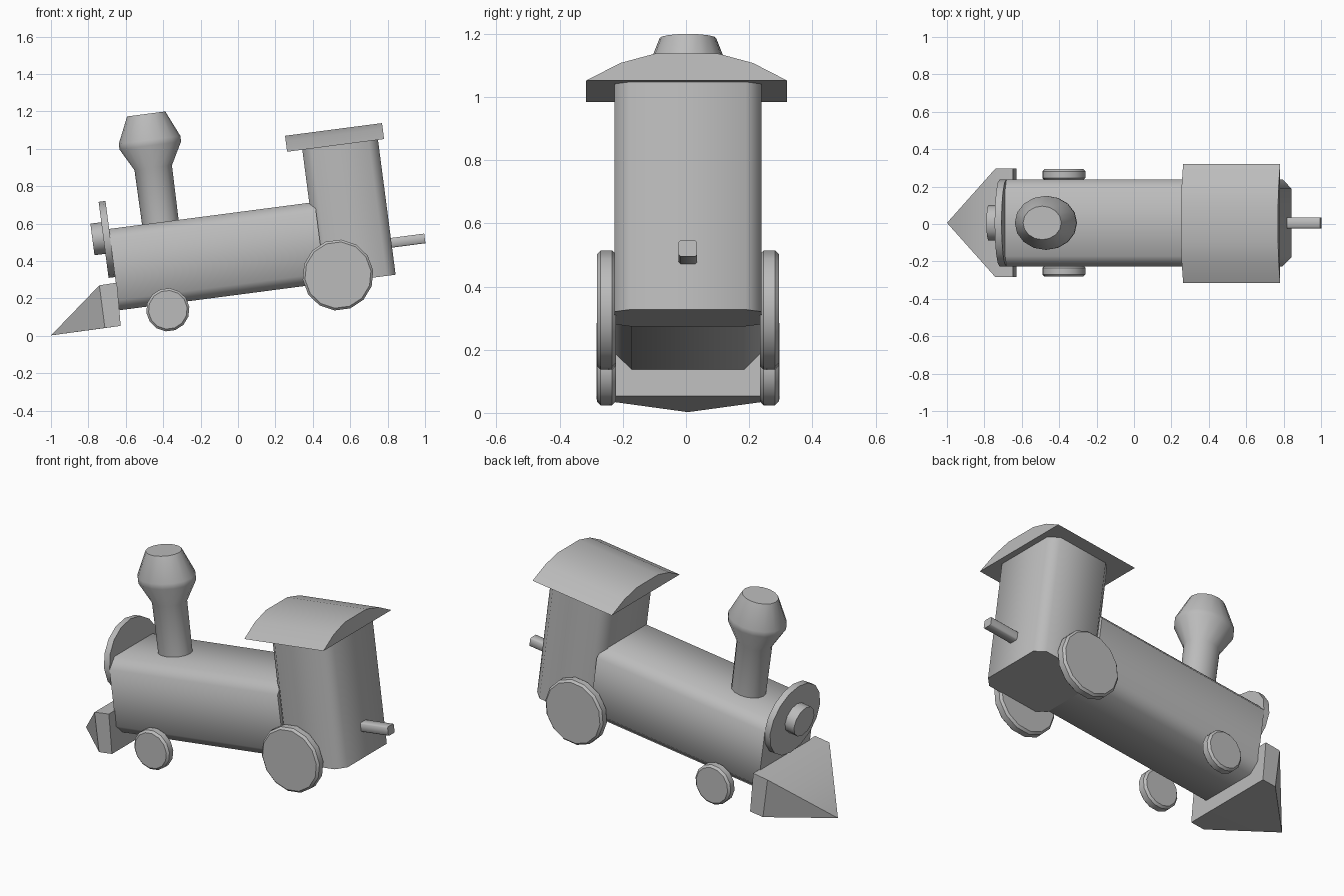
import bpy, bmesh
from math import radians, sin, cos, pi
from mathutils import Matrix, Vector

if "Cube" in bpy.data.objects:
    bpy.data.objects.remove(bpy.data.objects["Cube"])

# The whole engine leans nose-down; parts are built level, then tilted
TILT = Matrix.Rotation(radians(-7.45), 4, 'Y')
MID = 0.006

grey = bpy.data.materials.new("plain_grey")
grey.use_nodes = True
grey.diffuse_color = (0.5, 0.5, 0.5, 1)
grey.node_tree.nodes["Principled BSDF"].inputs["Base Color"].default_value = grey.diffuse_color


def finish(name, bm, smooth=50, bevel=0):
    bmesh.ops.recalc_face_normals(bm, faces=bm.faces)
    mesh = bpy.data.meshes.new(name)
    bm.to_mesh(mesh)
    bm.free()
    mesh.materials.append(grey)
    obj = bpy.data.objects.new(name, mesh)
    bpy.context.collection.objects.link(obj)
    obj.matrix_world = TILT
    if bevel:
        mod = obj.modifiers.new("soft_edge", 'BEVEL')
        mod.width, mod.segments = bevel, 1
        mod.limit_method, mod.angle_limit = 'ANGLE', radians(50)
    bpy.ops.object.select_all(action='DESELECT')
    bpy.context.view_layer.objects.active = obj
    obj.select_set(True)
    bpy.ops.object.shade_smooth_by_angle(angle=radians(smooth))
    return obj


def loft(name, rings, **kw):
    """Skin a list of equal-length rings and cap both ends."""
    bm = bmesh.new()
    loops = [[bm.verts.new(p) for p in ring] for ring in rings]
    n = len(loops[0])
    for a, b in zip(loops, loops[1:]):
        for i in range(n):
            j = (i + 1) % n
            bm.faces.new((a[i], a[j], b[j], b[i]))
    bm.faces.new(loops[0])
    bm.faces.new(loops[-1])
    return finish(name, bm, **kw)


def chamfered(a, b, c):
    """Centred rectangle outline with cut corners."""
    return [(a, c - b), (a, b - c), (a - c, b), (c - a, b),
            (-a, b - c), (-a, c - b), (c - a, -b), (a - c, -b)]


def oval(n, ra, rb):
    return [(ra * cos(2 * pi * i / n), rb * sin(2 * pi * i / n)) for i in range(n)]


def along_x(name, outline, x0, x1, z, **kw):
    return loft(name, [[(x, MID + a, z + b) for a, b in outline] for x in (x0, x1)], **kw)


# Boiler, face plate, hub and rear coupling
along_x("boiler", chamfered(0.233, 0.219, 0.055), -0.611, 0.50, 0.437)
along_x("face_plate", oval(16, 0.233, 0.205), -0.646, -0.609, 0.602)
along_x("face_hub", oval(12, 0.095, 0.085), -0.705, -0.64, 0.612)
along_x("rear_coupling", chamfered(0.029, 0.026, 0.006), 0.86, 1.058, 0.387)

# Cab with rounded upright corners
loft("cab", [[(0.674 + a, MID + b, z) for a, b in chamfered(0.204, 0.233, 0.05)]
             for z in (0.215, 0.95)])

# Arched roof with a flat underside
half = [(0.318, 0.942), (0.21, 0.998), (0.10, 1.028)]
arch = half + [(-y, z) for y, z in reversed(half)]
loft("roof", [[(x, y + 0.002, z) for y, z in arch] for x in (0.388, 0.911)], smooth=30)

# Flared chimney, slightly oval
chimney = [(0.098, 0.60), (0.101, 0.95), (0.166, 1.07), (0.166, 1.10), (0.103, 1.24)]
loft("chimney", [[(-0.333 + a, MID + b, z) for a, b in oval(16, r, r * 0.87)]
                 for r, z in chimney])

# Wedge-shaped track guard
bm = bmesh.new()
corners = [(-0.991, MID, 0.132)]
for y in (MID - 0.29, MID + 0.29):
    corners += [(-0.615, y, 0.134), (-0.70, y, 0.134), (-0.605, y, 0.366), (-0.70, y, 0.364)]
bmesh.ops.convex_hull(bm, input=[bm.verts.new(c) for c in corners])
finish("track_guard", bm, smooth=40)

# Wheels
for label, x, z, r in (("front", -0.354, 0.187, 0.116), ("rear", 0.572, 0.253, 0.19)):
    for side, s in (("left", 1), ("right", -1)):
        loft(label + "_wheel_" + side,
             [[(x + a, MID + s * d, z + b) for a, b in oval(14, r, r)]
              for d in (0.228, 0.288)], bevel=0.012)
